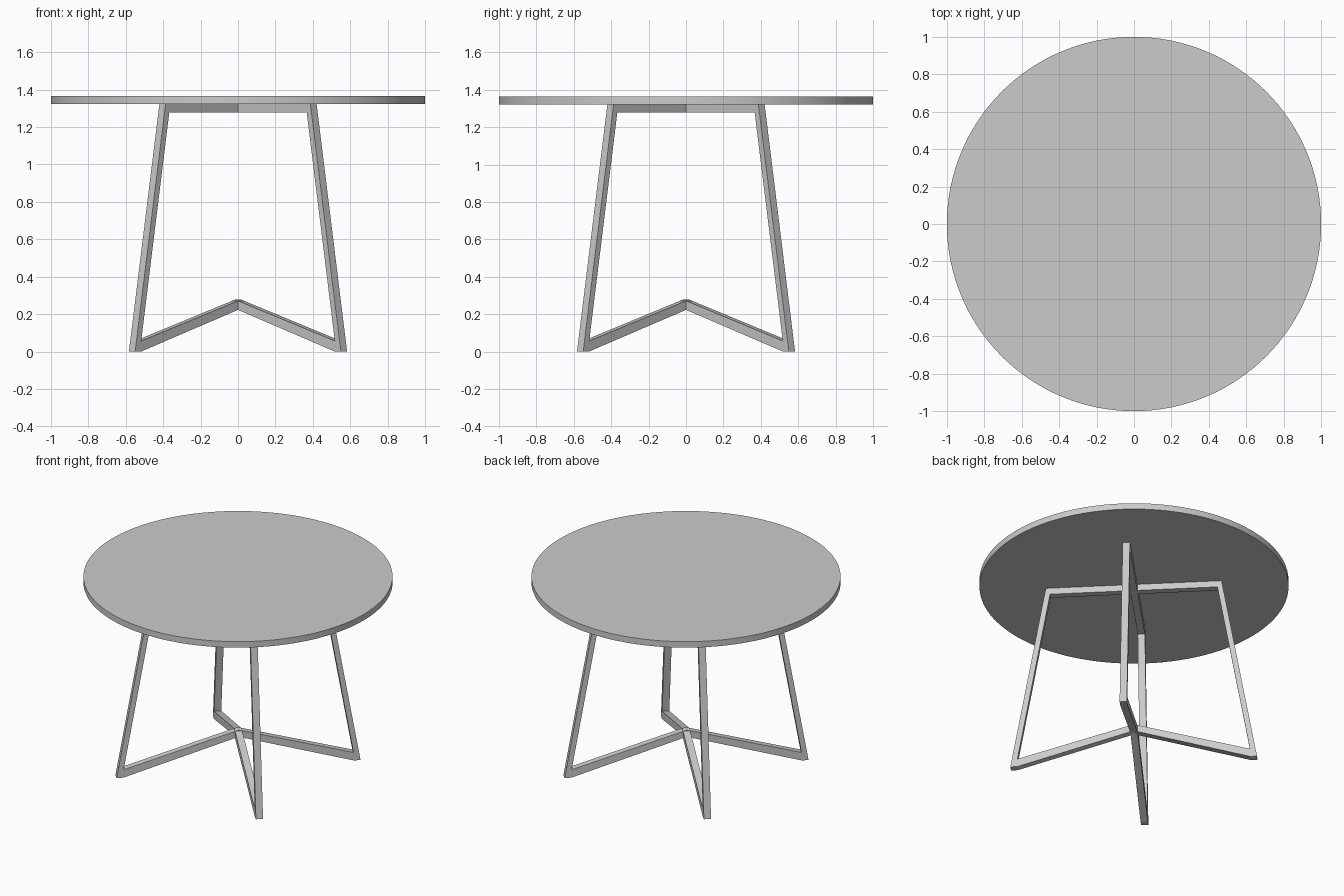
import bpy, bmesh, math

if "Cube" in bpy.data.objects:
    bpy.data.objects.remove(bpy.data.objects["Cube"])

TOP_Z, UNDER_Z = 1.365, 1.322   # tabletop faces
BAR = 0.047                     # depth of the frame bars

# Half of the frame outline, as (distance from centre, height)
APEX_LOW, APEX_HIGH = (0, 0.23), (0, 0.278)
FOOT_IN, FOOT_OUT, FOOT_INNER = (0.757, 0), (0.801, 0), (0.755, 0.057)
HEAD_OUT, HEAD_IN = (0.571, UNDER_Z), (0.543, 1.277)
MID_OUT, MID_IN = (0, UNDER_Z), (0, 1.277)
HALF = [
    (APEX_LOW, FOOT_IN, FOOT_OUT, FOOT_INNER, APEX_HIGH),  # lower stretcher
    (FOOT_OUT, HEAD_OUT, HEAD_IN, FOOT_INNER),             # leg
    (HEAD_OUT, MID_OUT, MID_IN, HEAD_IN),                  # top rail
]


def to_object(bm, name):
    bmesh.ops.recalc_face_normals(bm, faces=bm.faces)
    mesh = bpy.data.meshes.new(name)
    bm.to_mesh(mesh)
    bm.free()
    obj = bpy.data.objects.new(name, mesh)
    bpy.context.collection.objects.link(obj)
    return obj


def make_frame(name, angle):
    bm = bmesh.new()
    for side in (1, -1):
        for poly in HALF:
            bm.faces.new([bm.verts.new((side * x, -BAR / 2, z)) for x, z in poly])
    bmesh.ops.remove_doubles(bm, verts=bm.verts, dist=1e-4)
    bmesh.ops.recalc_face_normals(bm, faces=bm.faces)
    ext = bmesh.ops.extrude_face_region(bm, geom=bm.faces[:], use_keep_orig=True)
    verts = [g for g in ext["geom"] if isinstance(g, bmesh.types.BMVert)]
    bmesh.ops.translate(bm, verts=verts, vec=(0, BAR, 0))
    obj = to_object(bm, name)
    obj.rotation_euler.z = angle
    return obj


# Two crossed leg frames on the diagonals
make_frame("leg_frame_a", math.radians(45))
make_frame("leg_frame_b", math.radians(135))

# Round tabletop
bpy.ops.mesh.primitive_cylinder_add(vertices=128, radius=1, depth=TOP_Z - UNDER_Z,
                                    location=(0, 0, (TOP_Z + UNDER_Z) / 2))
tabletop = bpy.context.object
tabletop.name = "tabletop"
bpy.ops.object.shade_smooth_by_angle(angle=math.radians(30))
